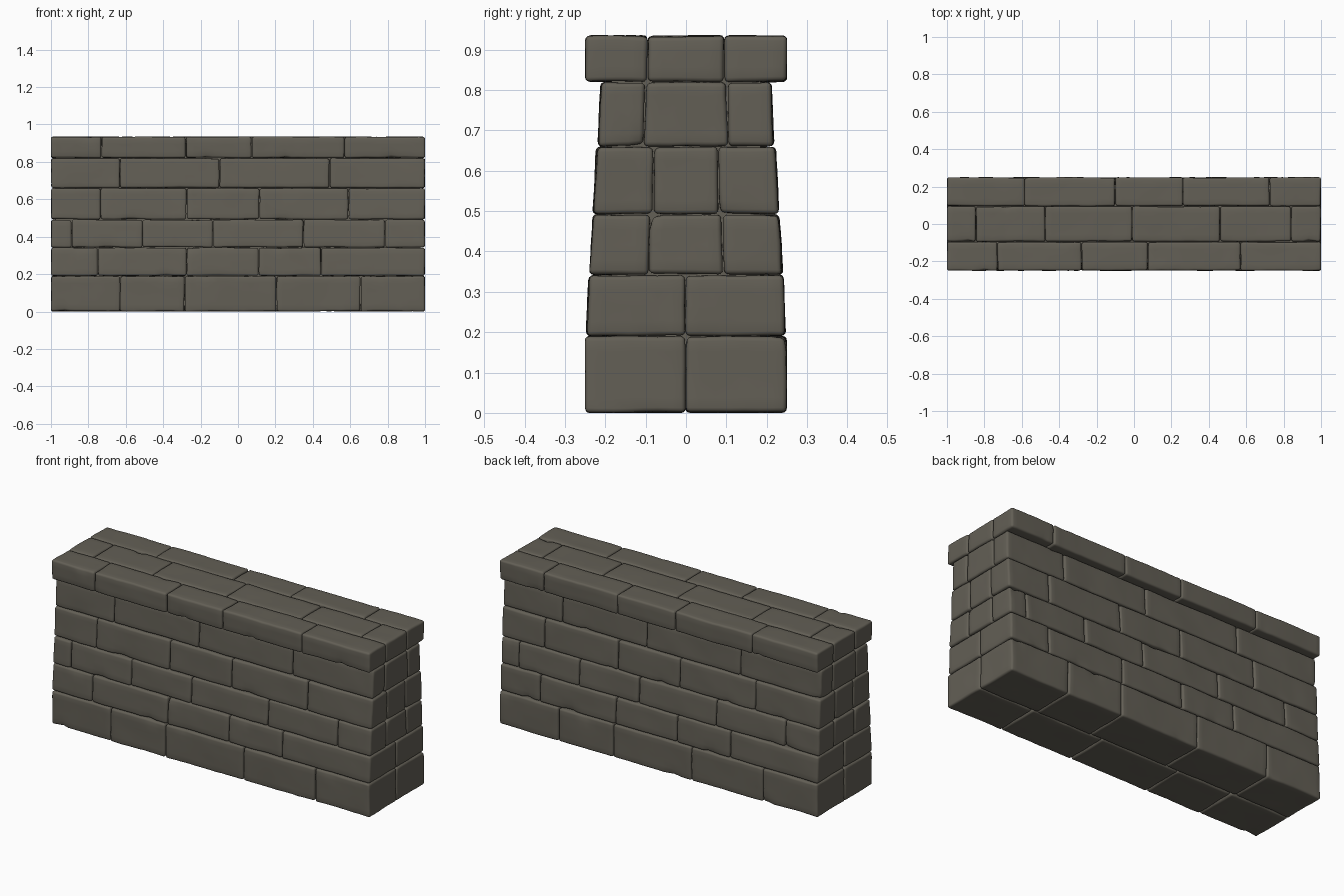
import bpy, bmesh, random
from mathutils import Vector, noise

random.seed(4)
if "Cube" in bpy.data.objects:
    bpy.data.objects.remove(bpy.data.objects["Cube"])

# One stone colour for the whole wall
stone = bpy.data.materials.new("weathered_stone")
stone.use_nodes = True
COLOUR = (0.125, 0.115, 0.092, 1)
stone.diffuse_color = COLOUR
stone.node_tree.nodes["Principled BSDF"].inputs["Base Color"].default_value = COLOUR

# Courses: bottom, top, half depth at bottom and top, half width of core, vertical joints
COURSES = [
    ("base", 0, .19, .25, .25, 0, [-.63, -.285, .205, .655]),
    ("second", .19, .342, .248, .241, 0, [-.75, -.275, .11, .445]),
    ("third", .342, .492, .24, .231, .093, [-.89, -.51, -.135, .35, .785]),
    ("fourth", .492, .66, .231, .222, .082, [-.735, -.275, .115, .59]),
    ("fifth", .66, .82, .219, .212, .105, [-.63, -.10, .49]),
    ("cap", .82, .935, .25, .25, .095, [-.73, -.28, .075, .57]),
]
CAP_BACK = [-.585, -.10, .26, .725]
CORE_JOINTS = [-.845, -.475, -.01, .46, .84]
GAP = .0015


def finish(bm, name):
    bmesh.ops.recalc_face_normals(bm, faces=bm.faces)
    mesh = bpy.data.meshes.new(name)
    bm.to_mesh(mesh)
    bm.free()
    mesh.materials.append(stone)
    mesh.shade_smooth()
    obj = bpy.data.objects.new(name, mesh)
    bpy.context.collection.objects.link(obj)
    return obj


def box(low, high):
    bm = bmesh.new()
    bmesh.ops.create_cube(bm, size=1)
    for v in bm.verts:
        v.co = [(a + b) / 2 + c * (b - a) for a, b, c in zip(low, high, v.co)]
    return bm


def add_stone(name, low, high, taper):
    """A worn block: rounded edges, gently uneven faces, sloped to the batter."""
    bm = box([a + GAP for a in low], [b - GAP for b in high])
    bmesh.ops.bevel(bm, geom=bm.edges[:], offset=.011, segments=3,
                    profile=.5, affect='EDGES')
    # Extra loops so that the faces can be uneven
    for axis in range(3):
        span = high[axis] - low[axis]
        count = max(3, round(span / .035))
        normal = Vector([i == axis for i in range(3)])
        for k in range(1, count):
            point = normal * (low[axis] + span * k / count)
            bmesh.ops.bisect_plane(bm, geom=bm.verts[:] + bm.edges[:] + bm.faces[:],
                                   plane_co=point, plane_no=normal)
    seed = Vector([random.uniform(0, 50) for _ in range(3)])
    z0, z1, w0, w1 = taper
    # One chipped spot on a random long edge of the stone
    chip = Vector((random.uniform(low[0], high[0]), random.choice((low[1], high[1])),
                   random.choice((low[2], high[2]))))
    centre = (Vector(low) + Vector(high)) / 2
    for v in bm.verts:
        p = v.co.copy()
        v.co += noise.noise_vector(p * 6 + seed) * .0035
        v.co += noise.noise_vector(p * 20 + seed) * .0016
        near = max(0, 1 - (p - chip).length / .035)
        v.co += (centre - p).normalized() * near * .012
        slope = w0 + (w1 - w0) * (v.co.z - z0) / (z1 - z0)
        v.co.y *= slope / max(w0, w1)
        v.co.x = min(1, max(-1, v.co.x))
        v.co.y = min(.25, max(-.25, v.co.y))
        v.co.z = min(.937, max(0, v.co.z))
    finish(bm, name)


def add_row(name, joints, y0, y1, taper):
    ends = [-1] + joints + [1]
    for i, (a, b) in enumerate(zip(ends, ends[1:])):
        add_stone(f"{name}_{i + 1}", (a, y0, taper[0]), (b, y1, taper[1]), taper)


# Front and back rows are half-turn copies, with a middle row in the upper courses
for name, z0, z1, w0, w1, core, joints in COURSES:
    taper = (z0, z1, w0, w1)
    width = max(w0, w1)
    back = CAP_BACK if name == "cap" else [-j for j in reversed(joints)]
    add_row(f"{name}_front_stone", joints, -width, -core, taper)
    add_row(f"{name}_back_stone", back, core, width, taper)
    if core:
        add_row(f"{name}_middle_stone", CORE_JOINTS, -core, core, taper)

# Hidden rubble fill that closes the joints
finish(box((-.975, -.185, .03), (.975, .185, .9)), "rubble_fill").data.shade_flat()
